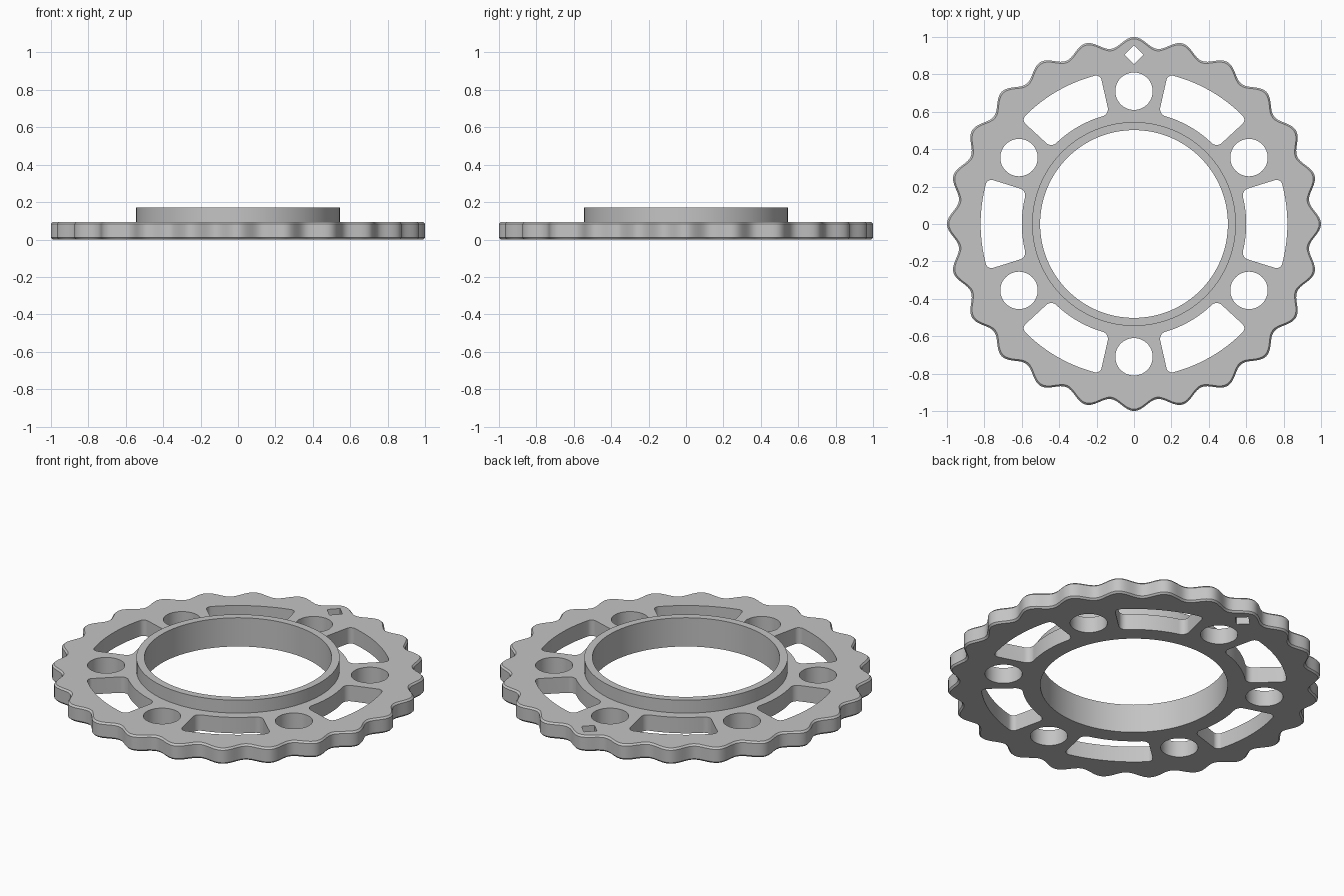
import bpy, bmesh
from math import sin, cos, pi, radians, hypot, atan2

cube = bpy.data.objects.get("Cube")
if cube:
    bpy.data.objects.remove(cube, do_unlink=True)

THICK, COLLAR_TOP, CHAMFER = 0.094, 0.17, 0.01

metal = bpy.data.materials.new("satin grey metal")
metal.use_nodes = True
grey = (0.55, 0.55, 0.55, 1)
metal.diffuse_color = grey
metal.node_tree.nodes["Principled BSDF"].inputs["Base Color"].default_value = grey


def circle(radius, count, cx=0, cy=0):
    return [(cx + radius * cos(2 * pi * i / count), cy + radius * sin(2 * pi * i / count))
            for i in range(count)]


def scalloped(inset, lobes=24, per_lobe=16):
    """Wavy outline, pulled inward by inset."""
    count = lobes * per_lobe
    angles = [2 * pi * i / count for i in range(count)]
    return [((0.972 - inset + 0.028 * cos(lobes * a)) * cos(a),
             (0.972 - inset + 0.028 * cos(lobes * a)) * sin(a)) for a in angles]


def slot(mid, r_in=0.6, r_out=0.82, half=radians(17.3)):
    """Annular sector with rounded corners, centred on the angle mid."""
    points = []

    def fillet(radius, f, side, start):
        # Circle tangent to the arc and to the radial side
        r = radius - f if radius == r_out else radius + f
        offset = half - math_asin(f / r)
        cx, cy = r * cos(side * offset), r * sin(side * offset)
        end = start + pi / 2
        for i in range(9):
            a = start + (end - start) * i / 8
            points.append((cx + f * cos(a), cy + f * sin(a)))
        return offset

    def arc(radius, a0, a1):
        for i in range(1, 24):
            a = a0 + (a1 - a0) * i / 24
            points.append((radius * cos(a), radius * sin(a)))

    f_out, f_in = 0.03, 0.04
    o = half - math_asin(f_out / (r_out - f_out))
    n = half - math_asin(f_in / (r_in + f_in))
    arc(r_out, -o, o)
    fillet(r_out, f_out, 1, half)
    fillet(r_in, f_in, 1, half + pi / 2)
    arc(r_in, n, -n)
    fillet(r_in, f_in, -1, pi - half)
    fillet(r_out, f_out, -1, -half - pi / 2)
    return [(x * cos(mid) - y * sin(mid), x * sin(mid) + y * cos(mid)) for x, y in points]


def math_asin(s):
    return atan2(s, (1 - s * s) ** 0.5)


def loft(bm, layers):
    """Closed solid through stacked outlines given as (points, z)."""
    rings = [[bm.verts.new((x, y, z)) for x, y in pts] for pts, z in layers]
    for low, high in zip(rings, rings[1:]):
        for i in range(len(low)):
            j = (i + 1) % len(low)
            bm.faces.new((low[i], low[j], high[j], high[i]))
    bm.faces.new(rings[0][::-1])
    bm.faces.new(rings[-1])


def make(name, solids):
    bm = bmesh.new()
    for layers in solids:
        loft(bm, layers)
    bmesh.ops.recalc_face_normals(bm, faces=bm.faces)
    mesh = bpy.data.meshes.new(name)
    bm.to_mesh(mesh)
    bm.free()
    mesh.materials.append(metal)
    obj = bpy.data.objects.new(name, mesh)
    bpy.context.collection.objects.link(obj)
    return obj


def apply_boolean(target, tool, operation):
    mod = target.modifiers.new(operation.title(), "BOOLEAN")
    mod.operation, mod.object, mod.solver = operation, tool, "EXACT"
    bpy.context.view_layer.objects.active = target
    bpy.ops.object.modifier_apply(modifier=mod.name)
    bpy.data.objects.remove(tool, do_unlink=True)


# Scalloped plate with chamfered rims
plate = make("scalloped_ring_plate", [[
    (scalloped(CHAMFER), 0), (scalloped(0), CHAMFER),
    (scalloped(0), THICK - CHAMFER), (scalloped(CHAMFER), THICK)]])

# Raised collar
collar = make("collar", [[(circle(0.545, 128), THICK / 2), (circle(0.545, 128), COLLAR_TOP)]])
apply_boolean(plate, collar, "UNION")

# Centre bore, bolt holes, slots and the diamond index mark
outlines = [circle(0.502, 128), circle(0.05, 4, 0, 0.905)]
for k in range(6):
    a = radians(60 * k)
    b = a + radians(30)
    outlines += [slot(a), circle(0.1, 48, 0.71 * cos(b), 0.71 * sin(b))]
cutter = make("hole_cutters", [[(o, -0.1), (o, 0.3)] for o in outlines])
cutter.hide_render = True
apply_boolean(plate, cutter, "DIFFERENCE")

# Smooth curved walls, crisp rims
bpy.ops.object.select_all(action="DESELECT")
plate.select_set(True)
bpy.context.view_layer.objects.active = plate
bpy.ops.object.shade_smooth_by_angle(angle=radians(30))
